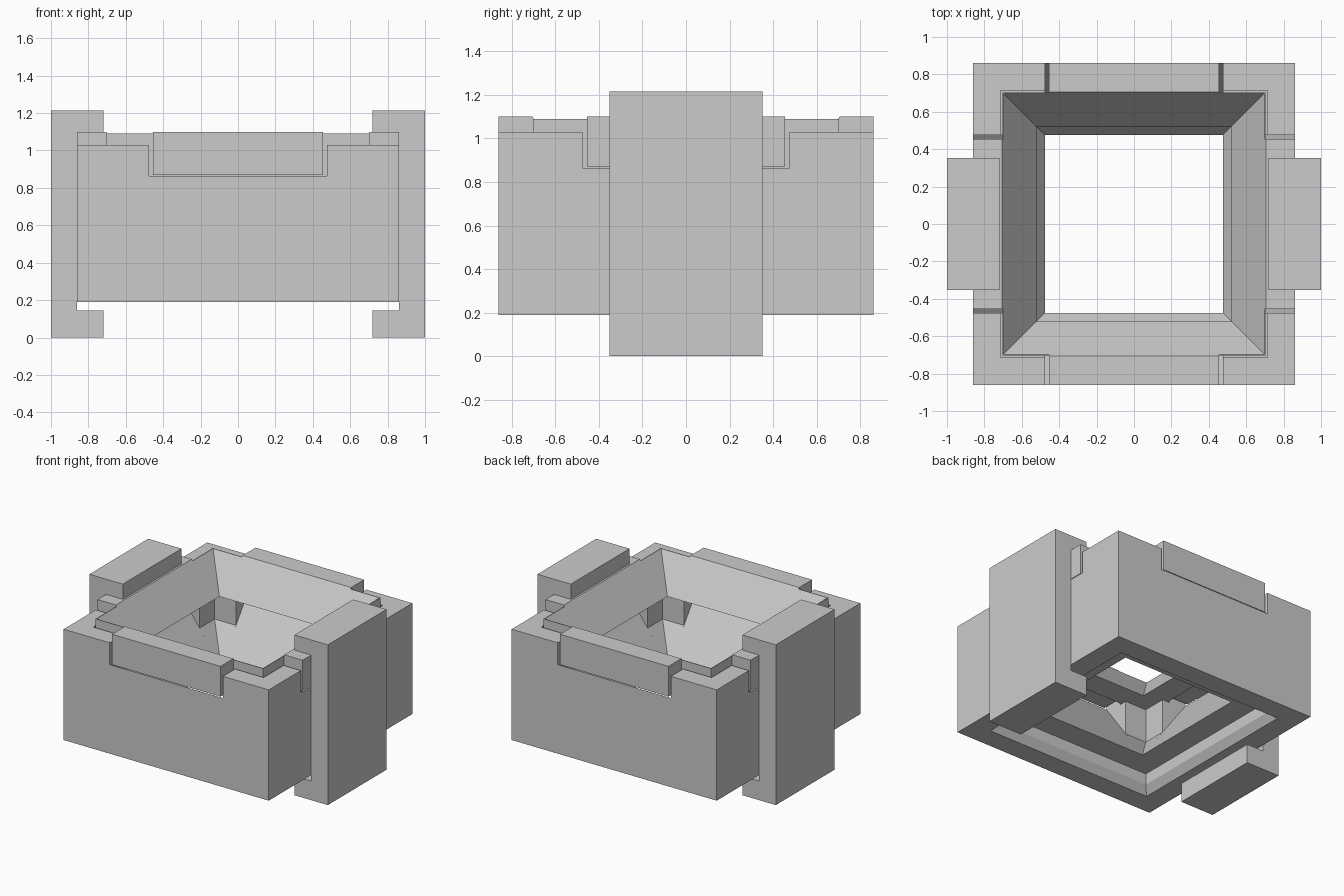
import bpy, bmesh, math
from mathutils import Matrix

old = bpy.data.objects.get("Cube")
if old:
    bpy.data.objects.remove(old)

GREY = (0.6, 0.6, 0.6, 1)
grey = bpy.data.materials.new("light grey")
grey.use_nodes = True
grey.diffuse_color = GREY
grey.node_tree.nodes["Principled BSDF"].inputs["Base Color"].default_value = GREY


def make_object(name, bm):
    bmesh.ops.recalc_face_normals(bm, faces=bm.faces)
    mesh = bpy.data.meshes.new(name)
    bm.to_mesh(mesh)
    bm.free()
    mesh.materials.append(grey)
    obj = bpy.data.objects.new(name, mesh)
    bpy.context.collection.objects.link(obj)
    return obj


def square_loft(name, rings):
    """Stack of square rings given as (half width, height)."""
    bm = bmesh.new()
    loops = [[bm.verts.new((sx * a, sy * a, z))
              for sx, sy in ((-1, -1), (1, -1), (1, 1), (-1, 1))] for a, z in rings]
    bm.faces.new(loops[0])
    bm.faces.new(loops[-1])
    for low, high in zip(loops, loops[1:]):
        for i in range(4):
            j = (i + 1) % 4
            bm.faces.new((low[i], low[j], high[j], high[i]))
    return make_object(name, bm)


def prism(name, profile, half_width, turn):
    """Outline of (outward, height) points extruded sideways, then turned about z."""
    bm = bmesh.new()
    face = bm.faces.new([bm.verts.new((-half_width, y, z)) for y, z in profile])
    new = bmesh.ops.extrude_face_region(bm, geom=[face])["geom"]
    bmesh.ops.translate(bm, vec=(2 * half_width, 0, 0),
                        verts=[v for v in new if isinstance(v, bmesh.types.BMVert)])
    bmesh.ops.rotate(bm, verts=bm.verts, cent=(0, 0, 0),
                     matrix=Matrix.Rotation(math.radians(turn), 3, "Z"))
    return make_object(name, bm)


def combine(target, other, operation):
    mod = target.modifiers.new(operation.lower(), "BOOLEAN")
    mod.operation = operation
    mod.solver = "EXACT"
    mod.object = other
    other.hide_render = True
    other.hide_viewport = True
    bpy.context.view_layer.objects.active = target
    bpy.ops.object.modifier_apply(modifier=mod.name)
    bpy.data.objects.remove(other)


# Outer box with stepped hopper, underside socket and four ramped notches
box = square_loft("outer_box", [(0.86, 0.19), (0.86, 1.03)])
combine(box, square_loft("hopper_cut", [(0.475, 0.3), (0.475, 0.335), (0.655, 0.583),
                                        (0.655, 0.84), (0.715, 0.84), (0.715, 1.2)]), "DIFFERENCE")
combine(box, square_loft("socket_cut", [(0.7, 0.1), (0.7, 0.19), (0.66, 0.25),
                                        (0.66, 0.335)]), "DIFFERENCE")
for turn in (0, 90, 180, 270):
    ramp = [(0.6, 0.507), (0.9, 0.92), (0.9, 1.2), (0.6, 1.2)]
    combine(box, prism("notch_cut", ramp, 0.475, turn), "DIFFERENCE")

# Funnel insert with a tab resting in each notch
funnel = square_loft("funnel_insert", [(0.703, 0.842), (0.703, 1.09)])
for turn in (0, 90, 180, 270):
    tab = [(0.6, 0.87), (0.86, 0.87), (0.86, 1.1), (0.6, 1.1)]
    combine(funnel, prism("tab", tab, 0.455, turn), "UNION")
combine(funnel, square_loft("funnel_cut", [(0.52, 0.8), (0.52, 0.842), (0.698, 1.09),
                                           (0.72, 1.12)]), "DIFFERENCE")

# C-shaped clamps on the left and right
clamp = [(1, 0), (1, 1.215), (0.72, 1.215), (0.72, 1.1),
         (0.86, 1.1), (0.86, 0.145), (0.72, 0.145), (0.72, 0)]
for name, turn in (("left_clamp", -90), ("right_clamp", 90)):
    prism(name, clamp, 0.352, turn)
